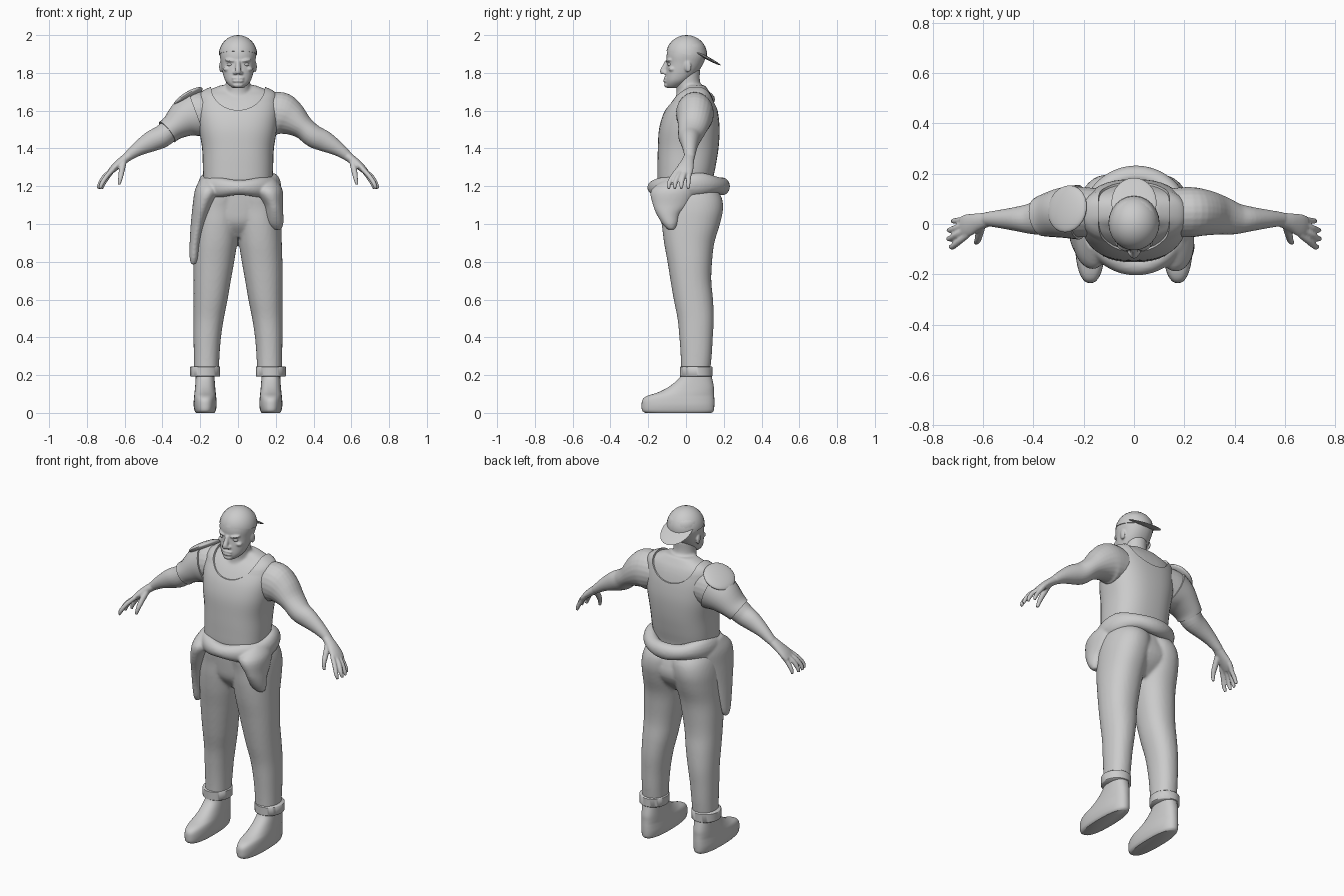
import bpy, bmesh, math
from mathutils import Vector, Matrix, Euler

if "Cube" in bpy.data.objects:
    bpy.data.objects.remove(bpy.data.objects["Cube"])


def spline(rows, k=4):
    """Catmull-Rom interpolation of rows of section parameters."""
    out = []
    for i in range(len(rows) - 1):
        a, b, c, d = (rows[max(i - 1, 0)], rows[i], rows[i + 1], rows[min(i + 2, len(rows) - 1)])
        for j in range(k):
            t = j / k
            out.append([0.5 * (2 * q + (r - p) * t + (2 * p - 5 * q + 4 * r - s) * t * t
                               + (3 * q - p - 3 * r + s) * t ** 3) for p, q, r, s in zip(a, b, c, d)])
    return out + [list(rows[-1])]


def sgnpow(v, e):
    return math.copysign(abs(v) ** e, v)


def skin(bm, rings, closed=False):
    vs = [[bm.verts.new(p) for p in r] for r in rings]
    n = len(vs[0])
    for a, b in list(zip(vs, vs[1:])) + ([(vs[-1], vs[0])] if closed else []):
        for i in range(n):
            bm.faces.new((a[i], a[(i + 1) % n], b[(i + 1) % n], b[i]))
    if not closed:
        bm.faces.new(vs[0])
        bm.faces.new(vs[-1])


def stack(bm, rows, p=2.0, grow=0.0, n=40):
    """Loft of level ovals; row = z, x0, x1, y0, y1."""
    rings = []
    for z, x0, x1, y0, y1 in spline(rows):
        ring = []
        for i in range(n):
            a = 2 * math.pi * i / n
            ring.append(Vector(((x0 + x1) / 2 + ((x1 - x0) / 2 + grow) * sgnpow(math.cos(a), 2 / p),
                                (y0 + y1) / 2 + ((y1 - y0) / 2 + grow) * sgnpow(math.sin(a), 2 / p),
                                z + grow * (z > 1.66))))
        rings.append(ring)
    skin(bm, rings)


def tube(bm, rows, n=24):
    """Limb along a path; row = x, y, z, thickness radius, y-wise radius."""
    rows = spline(rows)
    rings = []
    for i, (x, y, z, rn, rs) in enumerate(rows):
        t = (Vector(rows[min(i + 1, len(rows) - 1)][:3]) - Vector(rows[max(i - 1, 0)][:3])).normalized()
        s = (Vector((0, 1, 0)) - t * t.y).normalized()
        u = t.cross(s)
        rings.append([Vector((x, y, z)) + s * rs * math.cos(2 * math.pi * j / n)
                      + u * rn * math.sin(2 * math.pi * j / n) for j in range(n)])
    skin(bm, rings)


def ball(bm, c, r, rot=(0, 0, 0)):
    m = Matrix.LocRotScale(Vector(c), Euler([math.radians(a) for a in rot]), Vector(r))
    bmesh.ops.create_uvsphere(bm, u_segments=24, v_segments=16, radius=1, matrix=m)


def finish(name, bm, mirror=False, voxel=0, smooth=4, cutter=None):
    bmesh.ops.recalc_face_normals(bm, faces=bm.faces)
    me = bpy.data.meshes.new(name)
    bm.to_mesh(me)
    bm.free()
    ob = bpy.data.objects.new(name, me)
    bpy.context.collection.objects.link(ob)
    if mirror:
        ob.modifiers.new("mirror", 'MIRROR').use_mirror_merge = False
    if voxel:
        ob.modifiers.new("remesh", 'REMESH').voxel_size = voxel
        s = ob.modifiers.new("smooth", 'SMOOTH')
        s.factor, s.iterations = 0.5, smooth
    if cutter:
        b = ob.modifiers.new("cut", 'BOOLEAN')
        b.operation, b.object = 'DIFFERENCE', cutter
    bpy.ops.object.select_all(action='DESELECT')
    ob.select_set(True)
    bpy.context.view_layer.objects.active = ob
    bpy.ops.object.convert(target='MESH')
    bpy.ops.object.shade_smooth_by_angle(angle=math.radians(45))
    return ob


# Torso and neck
TORSO = [(z, -w, w, y0, y1) for z, w, y0, y1 in [
    (1.10, .18, -.11, .15), (1.2, .175, -.14, .13), (1.3, .178, -.143, .148), (1.4, .182, -.141, .164),
    (1.5, .198, -.135, .17), (1.58, .206, -.113, .163), (1.64, .206, -.08, .15), (1.68, .196, -.048, .135),
    (1.705, .165, -.02, .12), (1.735, .09, 0, .10)]]
bm = bmesh.new()
stack(bm, TORSO, 2.5)
stack(bm, [(1.64, -.09, .09, -.06, .13), (1.70, -.072, .072, -.05, .105), (1.75, -.064, .064, -.055, .075),
           (1.82, -.064, .064, -.06, .075)])
finish("torso_skin", bm, voxel=.008)

# Tank top with scooped neckline
bm = bmesh.new()
m = Matrix.LocRotScale(Vector((0, 0, 1.725)), Euler((math.pi / 2, 0, 0)), Vector((.142, .122, 1)))
bmesh.ops.create_cone(bm, cap_ends=True, segments=64, radius1=1, radius2=1, depth=1, matrix=m)
scoop = finish("neckline_cutter", bm)
scoop.hide_render = True
bm = bmesh.new()
stack(bm, TORSO, 2.5, grow=.008)
finish("tank_top", bm, cutter=scoop)

# Head with face
bm = bmesh.new()
stack(bm, [(z, -w, w, y0, y1) for z, w, y0, y1 in [
    (1.72, .028, -.095, -.05), (1.735, .048, -.106, -.015), (1.76, .068, -.109, .02), (1.80, .081, -.107, .06),
    (1.85, .09, -.102, .092), (1.90, .096, -.102, .107), (1.95, .085, -.085, .095), (1.985, .04, -.04, .05)]], 2.2)
tube(bm, [(0, -.1, 1.86, .012, .012), (0, -.11, 1.835, .013, .014), (0, -.122, 1.81, .016, .016),
          (0, -.118, 1.796, .018, .012)])
ball(bm, (0, -.107, 1.772), (.034, .012, .007))
ball(bm, (0, -.108, 1.757), (.03, .013, .008))
ball(bm, (0, -.1, 1.735), (.027, .016, .014))
for s in (1, -1):
    ball(bm, (s * .016, -.112, 1.8), (.011, .012, .009))
    ball(bm, (s * .042, -.09, 1.866), (.03, .016, .008), (0, s * -8, s * 22))
    ball(bm, (s * .055, -.073, 1.82), (.023, .02, .014))
    ball(bm, (s * .089, .008, 1.835), (.01, .02, .032), (12, 0, s * -15))
finish("head", bm, voxel=.005, smooth=3)
bm = bmesh.new()
for s in (1, -1):
    ball(bm, (s * .042, -.083, 1.845), (.017, .015, .011))
finish("eyes", bm)

# Backwards cap: crown and brim
bm = bmesh.new()
ball(bm, (0, .003, 1.895), (.102, .109, .105))
bmesh.ops.bisect_plane(bm, geom=bm.verts[:] + bm.edges[:] + bm.faces[:], plane_co=(0, -.1, 1.915),
                       plane_no=(0, -.17, -1), clear_outer=True)
bmesh.ops.holes_fill(bm, edges=[e for e in bm.edges if e.is_boundary])
finish("cap_crown", bm)
bm = bmesh.new()
ball(bm, (0, .085, 1.893), (.09, .112, .009), (-28, 0, 0))
finish("cap_brim", bm)

# Arms and hands
ARM = [(.13, .045, 1.585, .10, .095), (.22, .047, 1.583, .116, .1), (.28, .045, 1.558, .094, .092),
       (.345, .035, 1.51, .062, .078), (.40, .022, 1.465, .06, .064), (.46, .02, 1.437, .055, .05),
       (.53, .02, 1.397, .038, .037), (.59, .02, 1.352, .024, .027)]
bm = bmesh.new()
tube(bm, ARM)
tube(bm, [(.57, .02, 1.366, .024, .027), (.62, .008, 1.328, .023, .035), (.66, -.005, 1.293, .019, .045),
          (.685, -.012, 1.268, .013, .042)])
for y0, y1, d in [(-.042, -.09, -.006), (-.018, -.058, .004), (.004, -.024, .002), (.026, .012, -.014)]:
    tube(bm, [(.66, y0, 1.29, .013, .013), (.702 + d, (y0 + y1) / 2 - .004, 1.252, .013, .013),
              (.727 + d, y1, 1.213, .012, .012), (.736 + d, y1, 1.186, .008, .008)], 12)
tube(bm, [(.605, -.005, 1.33, .016, .018), (.615, -.04, 1.285, .016, .016), (.622, -.066, 1.245, .013, .013),
          (.63, -.075, 1.208, .008, .008)], 12)
finish("arms", bm, mirror=True, voxel=.005)

# Single sleeve and shoulder flap on one side
bm = bmesh.new()
tube(bm, [(-x, y, z, a + .009, b + .009) for x, y, z, a, b in ARM[1:4]] +
     [(-.375, .028, 1.487, .068, .078)])
finish("sleeve", bm)
bm = bmesh.new()
ball(bm, (-.265, .06, 1.672), (.09, .095, .022), (-10, -32, 0))
finish("shoulder_flap", bm)

# Trousers
bm = bmesh.new()
for s in (1, -1):
    stack(bm, [(z, *sorted((s * a, s * b)), y0, y1) for z, a, b, y0, y1 in [
        (.2, .103, .232, -.025, .125), (.3, .098, .234, -.028, .136), (.4, .09, .235, -.035, .142),
        (.5, .075, .235, -.045, .147), (.6, .055, .235, -.065, .143), (.7, .038, .235, -.082, .134),
        (.8, .02, .235, -.098, .138), (.9, .004, .232, -.116, .15), (1.0, -.01, .229, -.128, .18),
        (1.08, -.02, .224, -.132, .196), (1.15, -.03, .21, -.14, .185), (1.22, -.03, .18, -.14, .13)]], 2.2)
stack(bm, [(.93, -.06, .06, -.06, .10), (1.0, -.15, .15, -.115, .165), (1.08, -.18, .18, -.13, .185),
           (1.22, -.18, .18, -.14, .14)], 2.4)
finish("trousers", bm, voxel=.009)

# Turned-up cuffs
bm = bmesh.new()
for x in (.174, -.174):
    m = Matrix.LocRotScale(Vector((x, .054, .219)), None, Vector((.08, .086, 1)))
    bmesh.ops.create_cone(bm, cap_ends=True, segments=40, radius1=1, radius2=1, depth=.055, matrix=m)
bmesh.ops.bevel(bm, geom=[e for e in bm.edges if abs(e.verts[0].co.z - e.verts[1].co.z) < .001],
                offset=.004, segments=1, affect='EDGES')
finish("trouser_cuffs", bm)

# Shoes
bm = bmesh.new()
stack(bm, [(z, .174 - w, .174 + w, y0, y1) for z, w, y0, y1 in [
    (0, .048, -.215, .135), (.012, .056, -.232, .147), (.04, .061, -.235, .15), (.07, .06, -.23, .15),
    (.09, .058, -.205, .149), (.11, .056, -.145, .148), (.14, .053, -.088, .147), (.185, .05, -.035, .138),
    (.22, .05, -.025, .13)]], 2.4)
finish("shoes", bm, mirror=True)

# Garment tied round the waist: rolled band and two hanging tails
bm = bmesh.new()
rings = []
for i in range(64):
    a = 2 * math.pi * i / 64
    c, s = math.cos(a), math.sin(a)
    zc = 1.205 - .018 * max(-s, 0) ** 3 + .006 * math.sin(3 * a)
    h, w = .044 + .016 * c * c + .004 * math.sin(5 * a), .042
    rings.append([Vector((.008 + (.178 + w * math.cos(b)) * c, .014 + (.177 + w * math.cos(b)) * s,
                          zc + h * math.sin(b))) for b in [math.pi * j / 8 for j in range(16)]])
skin(bm, rings, closed=True)
stack(bm, [(1.24, -.2, -.13, -.1, .08), (1.18, -.228, -.09, -.175, .1), (1.1, -.24, -.13, -.168, .07),
           (1.0, -.25, -.172, -.13, .035), (.9, -.256, -.2, -.1, .01), (.82, -.256, -.212, -.08, -.01),
           (.785, -.248, -.226, -.06, -.03)])
stack(bm, [(1.24, .13, .2, -.1, .05), (1.18, .085, .236, -.185, .06), (1.1, .135, .238, -.175, .015),
           (1.05, .148, .24, -.155, -.03), (1.0, .158, .24, -.125, -.043), (.97, .185, .228, -.095, -.06)])
finish("waist_wrap", bm, voxel=.007, smooth=6)
